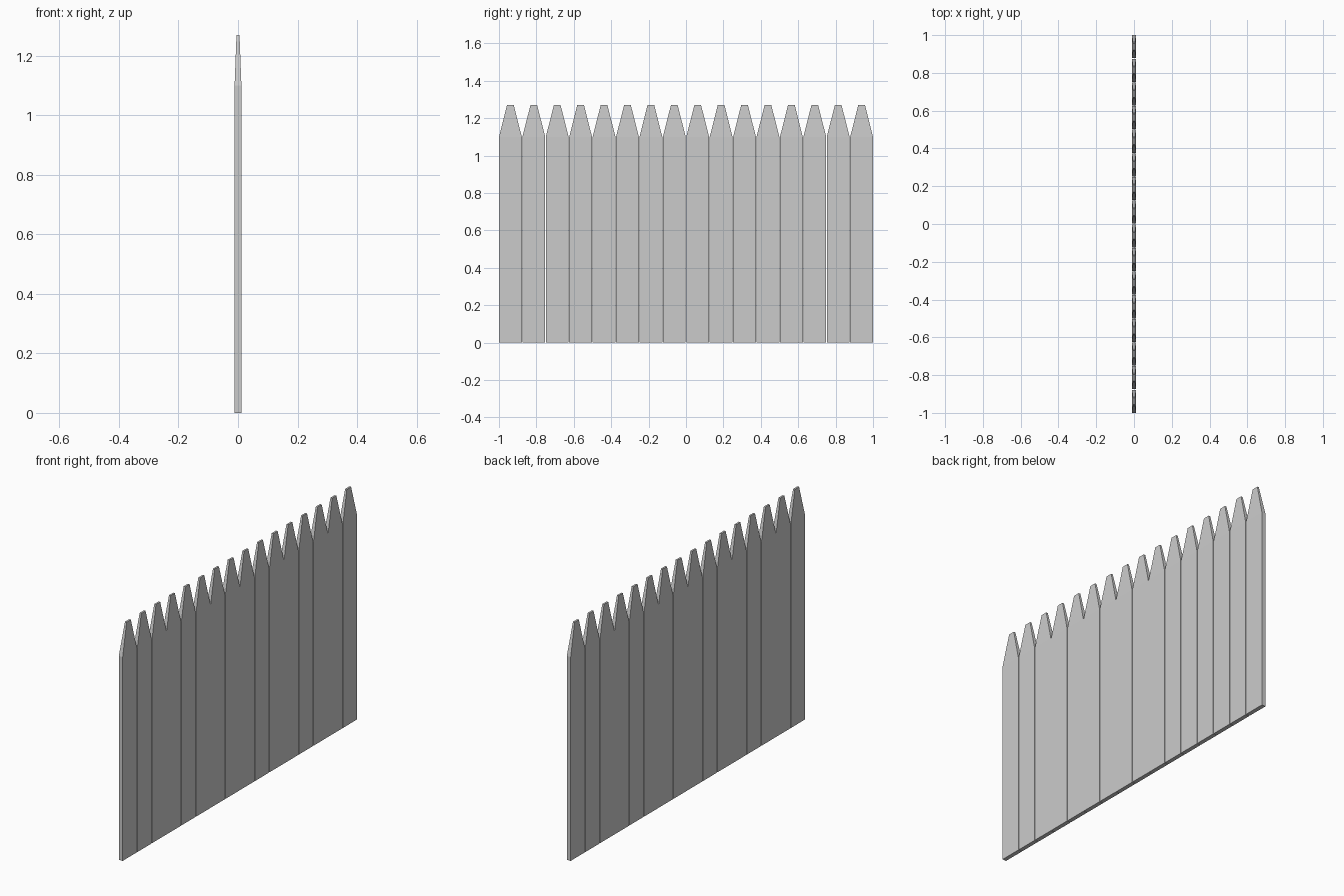
import bpy, bmesh

if "Cube" in bpy.data.objects:
    bpy.data.objects.remove(bpy.data.objects["Cube"])

COUNT = 16            # pickets along y
GAP = 0.003           # hairline gap between neighbours
WIDTH = (2.0 - GAP * (COUNT - 1)) / COUNT
THICK = 0.023
SHOULDER, TIP = 1.10, 1.27


def picket_mesh():
    """Flat board whose top tapers to a small blunt tip."""
    bm = bmesh.new()
    # (height, thickness in x, width in y) of each cross-section
    sections = [(0, THICK, WIDTH), (SHOULDER, THICK, WIDTH), (TIP, 0.010, 0.036)]
    rings = []
    for z, t, w in sections:
        rings.append([bm.verts.new((sx * t / 2, sy * w / 2, z))
                      for sx, sy in ((-1, -1), (1, -1), (1, 1), (-1, 1))])
    for lo, hi in zip(rings, rings[1:]):
        for i in range(4):
            j = (i + 1) % 4
            bm.faces.new((lo[i], lo[j], hi[j], hi[i]))
    bm.faces.new(rings[0][::-1])
    bm.faces.new(rings[-1])
    bmesh.ops.recalc_face_normals(bm, faces=bm.faces)
    mesh = bpy.data.meshes.new("picket")
    bm.to_mesh(mesh)
    bm.free()
    return mesh


# Row of identical pickets
mesh = picket_mesh()
for i in range(COUNT):
    picket = bpy.data.objects.new(f"picket_{i + 1:02d}", mesh)
    picket.location.y = -1 + WIDTH / 2 + i * (WIDTH + GAP)
    bpy.context.collection.objects.link(picket)
